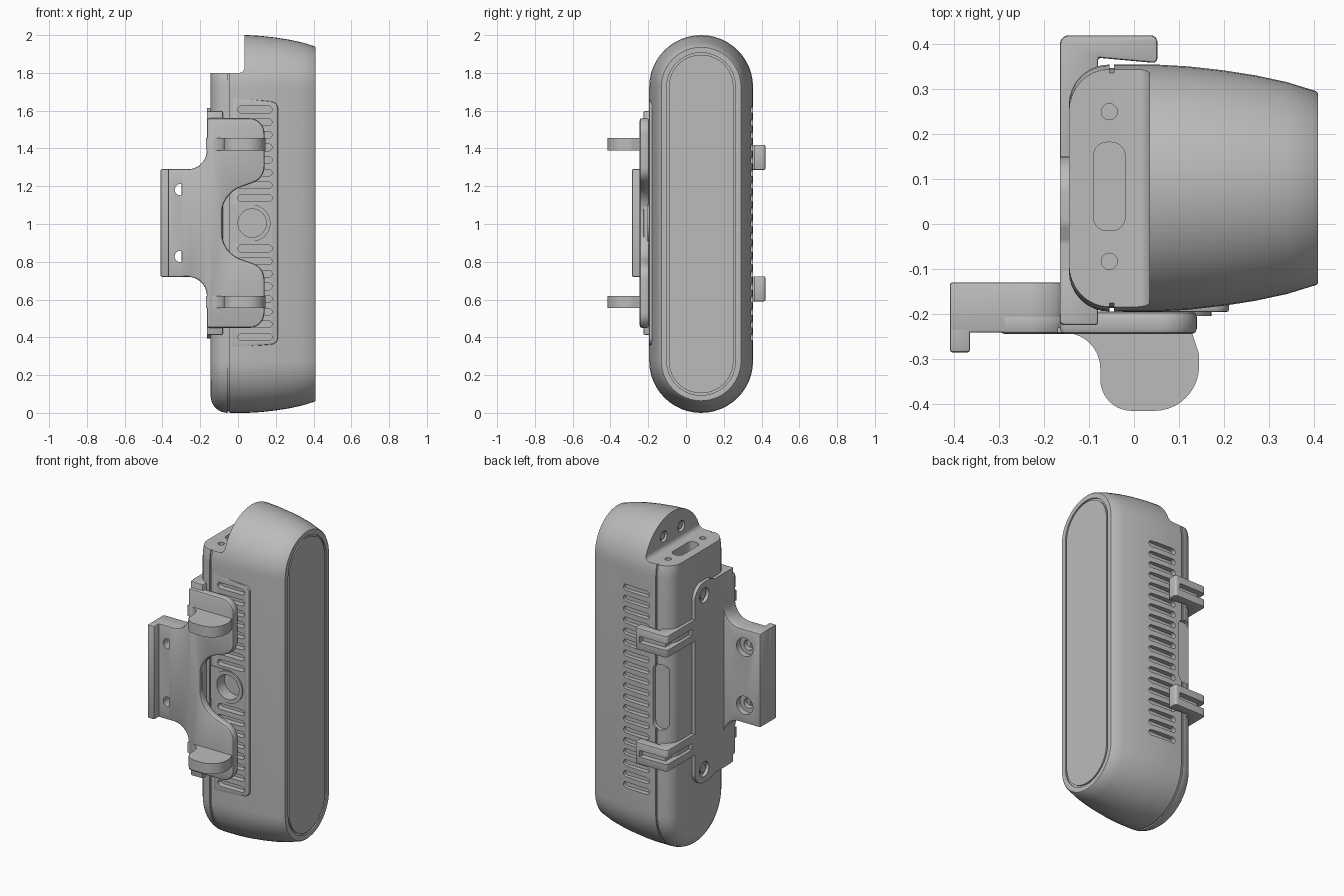
import bpy, bmesh, math
from mathutils import Vector

if "Cube" in bpy.data.objects:
    bpy.data.objects.remove(bpy.data.objects["Cube"])

grey = bpy.data.materials.new("plain grey")
grey.use_nodes = True
grey.diffuse_color = (0.5, 0.5, 0.5, 1)
grey.node_tree.nodes["Principled BSDF"].inputs["Base Color"].default_value = (0.5, 0.5, 0.5, 1)

MID = 1.005      # mirror height of the bracket
CY = 0.08        # depth centre of the body
parts = []


def rounded(corners, steps=10):
    """Polygon whose corners (u, v, radius) are filleted."""
    out = []
    n = len(corners)
    for i, (u, v, r) in enumerate(corners):
        p = Vector((u, v))
        if r == 0:
            out.append(p)
            continue
        a = (Vector(corners[i - 1][:2]) - p).normalized()
        b = (Vector(corners[(i + 1) % n][:2]) - p).normalized()
        half = a.angle(b) / 2
        c = p + (a + b).normalized() * (r / math.sin(half))
        s = p + a * (r / math.tan(half)) - c
        e = p + b * (r / math.tan(half)) - c
        a0 = math.atan2(s.y, s.x)
        da = (math.atan2(e.y, e.x) - a0 + math.pi) % (2 * math.pi) - math.pi
        for k in range(steps + 1):
            t = a0 + da * k / steps
            out.append(c + Vector((math.cos(t), math.sin(t))) * r)
    return out


def box(u0, u1, v0, v1, r=0):
    return rounded([(u0, v0, r), (u1, v0, r), (u1, v1, r), (u0, v1, r)])


def circle(u, v, r, n=32):
    return [Vector((u + r * math.cos(2 * math.pi * k / n), v + r * math.sin(2 * math.pi * k / n)))
            for k in range(n)]


def add_prism(bm, pts, axis, lo, hi):
    """Extrude a flat outline along one axis."""
    place = {"x": lambda p, d: (d, p.x, p.y), "y": lambda p, d: (p.x, d, p.y),
             "z": lambda p, d: (p.x, p.y, d)}[axis]
    a = [bm.verts.new(place(p, lo)) for p in pts]
    b = [bm.verts.new(place(p, hi)) for p in pts]
    bm.faces.new(a)
    bm.faces.new(b)
    for i in range(len(pts)):
        j = (i + 1) % len(pts)
        bm.faces.new((a[i], a[j], b[j], b[i]))


def finish(name, bm):
    bmesh.ops.recalc_face_normals(bm, faces=bm.faces[:])
    me = bpy.data.meshes.new(name)
    bm.to_mesh(me)
    bm.free()
    ob = bpy.data.objects.new(name, me)
    bpy.context.collection.objects.link(ob)
    me.materials.append(grey)
    return ob


def solid(name, prisms):
    bm = bmesh.new()
    for p in prisms:
        add_prism(bm, *p)
    return finish(name, bm)


def bake(ob):
    bpy.context.view_layer.update()
    dg = bpy.context.evaluated_depsgraph_get()
    me = bpy.data.meshes.new_from_object(ob.evaluated_get(dg))
    ob.modifiers.clear()
    ob.data = me


def part(name, *prism, bevel=0.0, cuts=None):
    ob = solid(name, [prism])
    if bevel:
        m = ob.modifiers.new("soft edges", "BEVEL")
        m.width, m.segments, m.angle_limit = bevel, 2, math.radians(50)
        bake(ob)
    if cuts:
        cut(ob, cuts)
    parts.append(ob)
    return ob


def cut(ob, prisms):
    cutter = solid("cutter", prisms)
    cutter.hide_render = True
    m = ob.modifiers.new("cut", "BOOLEAN")
    m.operation, m.solver, m.object = "DIFFERENCE", "EXACT", cutter
    bake(ob)
    bpy.data.objects.remove(cutter)


def flip(z):
    return 2 * MID - z


def mirrored(half):
    """Close an upper outline by mirroring it downwards."""
    return rounded(half + [(u, flip(v), r) for u, v, r in reversed(half)])


# Body: stadium rings lofted sideways, (x, inset) pairs
R = 0.09
rings = [(-0.055 - R * math.cos(t), R - R * math.sin(t))
         for t in [math.pi / 2 * k / 8 for k in range(9)]]
rings += [(-0.055, 0.008), (-0.044, 0.008), (-0.044, 0), (0.05, 0), (0.12, 0.004), (0.2, 0.013),
          (0.27, 0.024), (0.34, 0.039), (0.405, 0.059), (0.41, 0.064),
          (0.41, 0.093), (0.402, 0.093), (0.402, 0.104), (0.41, 0.104)]
bm = bmesh.new()
loops = []
N = 24
for x, d in rings:
    loop = []
    for side in (1, -1):
        for k in range(N + 1):
            t = math.pi * k / N + (0 if side > 0 else math.pi)
            r = 0.275 - d
            loop.append(bm.verts.new((x, CY + r * math.cos(t), 1 + side * 0.725 + r * math.sin(t))))
    loops.append(loop)
for a, b in zip(loops, loops[1:]):
    for i in range(len(a)):
        j = (i + 1) % len(a)
        bm.faces.new((a[i], a[j], b[j], b[i]))
bm.faces.new(loops[0])
bm.faces.new(loops[-1])
body = finish("body", bm)
parts.append(body)

# Step at the top of the body
cut(body, [(rounded([(-0.3, 1.8, 0), (0.035, 1.8, 0.03), (0.035, 2.1, 0), (-0.3, 2.1, 0)]),
            "y", -0.5, 0.6)])

# Vents, ports and recesses
heights = [0.402 + 0.0669 * k for k in range(19)]
front_vents = [(box(0, 0.18, z - 0.018, z + 0.018, 0.0175), "y", -0.3, -0.16)
               for z in heights if abs(z - MID) > 0.11]
back_vents = [(box(0, 0.18, z - 0.018, z + 0.018, 0.0175), "y", 0.325, 0.5) for z in heights]
lens_hole = [(circle(0.075, MID, 0.075), "y", -0.3, -0.13)]
ports = [(box(-0.09, -0.02, -0.015, 0.182, 0.03), "z", 1.72, 1.85)]
ports += [(circle(-0.055, y, 0.018), "z", 1.75, 1.85) for y in (-0.083, 0.25)]
ports += [(circle(y, 1.88, 0.032), "x", 0, 0.055) for y in (-0.005, 0.165)]
ports += [(box(-0.12, -0.025, 0.8, 1.2, 0.045), "y", 0.328, 0.5)]
cut(body, front_vents + back_vents + lens_hole + ports)
for i, y in enumerate((-0.005, 0.165)):
    part(f"top_screw_{i + 1}", circle(y, 1.88, 0.02), "x", 0.042, 0.06)

# Raised vent panel and round port on the front
part("vent_panel", rounded([(-0.03, 0.345, 0), (0.212, 0.365, 0.04), (0.212, 1.645, 0.04), (-0.03, 1.67, 0)]),
     "y", -0.196, -0.17, bevel=0.006, cuts=front_vents + lens_hole)
part("port_plate", box(-0.045, 0.09, 0.905, 1.105), "y", -0.2, -0.18, cuts=lens_hole)
part("port_ring", circle(0.075, MID, 0.097, 48), "y", -0.205, -0.18, cuts=lens_hole)

# Front plate of the bracket, with its scooped edge
part("bracket_plate", mirrored([(-0.3, 1.29, 0), (-0.165, 1.29, 0.1), (-0.165, 1.56, 0.015),
                                (0.14, 1.56, 0.08), (0.14, 1.24, 0.09), (-0.085, 1.16, 0.15)]),
     "y", -0.245, -0.195, bevel=0.012)

# Thick mounting flange with countersunk holes and an edge lip
holes = [(circle(-0.305, z, 0.03), "y", -0.3, -0.1) for z in (1.182, 0.828)]
wide = [(circle(-0.305, z, 0.055), "y", -0.165, -0.1) for z in (1.182, 0.828)]
flange = part("mounting_flange", mirrored([(-0.41, 1.29, 0), (-0.165, 1.29, 0.1), (-0.165, 1.42, 0),
                                           (-0.11, 1.42, 0)]),
              "y", -0.242, -0.13, bevel=0.006, cuts=holes)
cut(flange, wide)
part("flange_lip", box(-0.41, -0.365, 0.72, 1.29), "y", -0.286, -0.2, bevel=0.006)

# Corner block and side plate wrapping the body
part("corner_block", rounded([(-0.165, -0.225, 0.01), (-0.08, -0.225, 0), (-0.08, -0.1, 0), (-0.165, -0.1, 0)]),
     "z", flip(1.597), 1.597, bevel=0.006)
screw_z = (1.535, flip(1.535))
part("side_plate", mirrored([(-0.2, 1.597, 0), (-0.04, 1.597, 0.03), (0.0, 1.615, 0.05), (0.15, 1.615, 0.085)]),
     "x", -0.165, -0.135, cuts=[(circle(0.06, z, 0.045), "x", -0.2, -0.1) for z in screw_z])

# Finger tabs, clip arms and side screws, upper and lower
tab = rounded([(-0.17, -0.23, 0), (0.125, -0.23, 0), (0.145, -0.29, 0.03), (0.145, -0.416, 0.1),
               (-0.075, -0.416, 0.07), (-0.075, -0.242, 0.08), (-0.17, -0.242, 0)])
arm = rounded([(-0.165, 0.1, 0), (-0.165, 0.42, 0.02), (0.052, 0.42, 0.015), (0.052, 0.358, 0.01),
               (-0.08, 0.37, 0), (-0.08, 0.1, 0)])
groove = rounded([(-0.2, 0.18, 0), (-0.13, 0.18, 0), (-0.13, 0.385, 0), (0.02, 0.385, 0),
                  (0.02, 0.5, 0), (-0.2, 0.5, 0)])
for label, s in (("upper", 1), ("lower", -1)):
    tz, az, sz = MID + s * 0.417, MID + s * 0.348, MID + s * 0.53
    part(label + "_finger_tab", tab, "z", tz - 0.032, tz + 0.032)
    part(label + "_clip_arm", arm, "z", az - 0.066, az + 0.066, bevel=0.006,
         cuts=[(groove, "z", az - 0.02, az + 0.02)])
    part(label + "_side_screw", circle(0.06, sz, 0.025), "x", -0.157, -0.13)

# Smooth curved faces, keep edges crisp
bpy.ops.object.select_all(action="DESELECT")
for ob in parts:
    ob.select_set(True)
bpy.context.view_layer.objects.active = body
bpy.ops.object.shade_smooth_by_angle(angle=math.radians(30))
